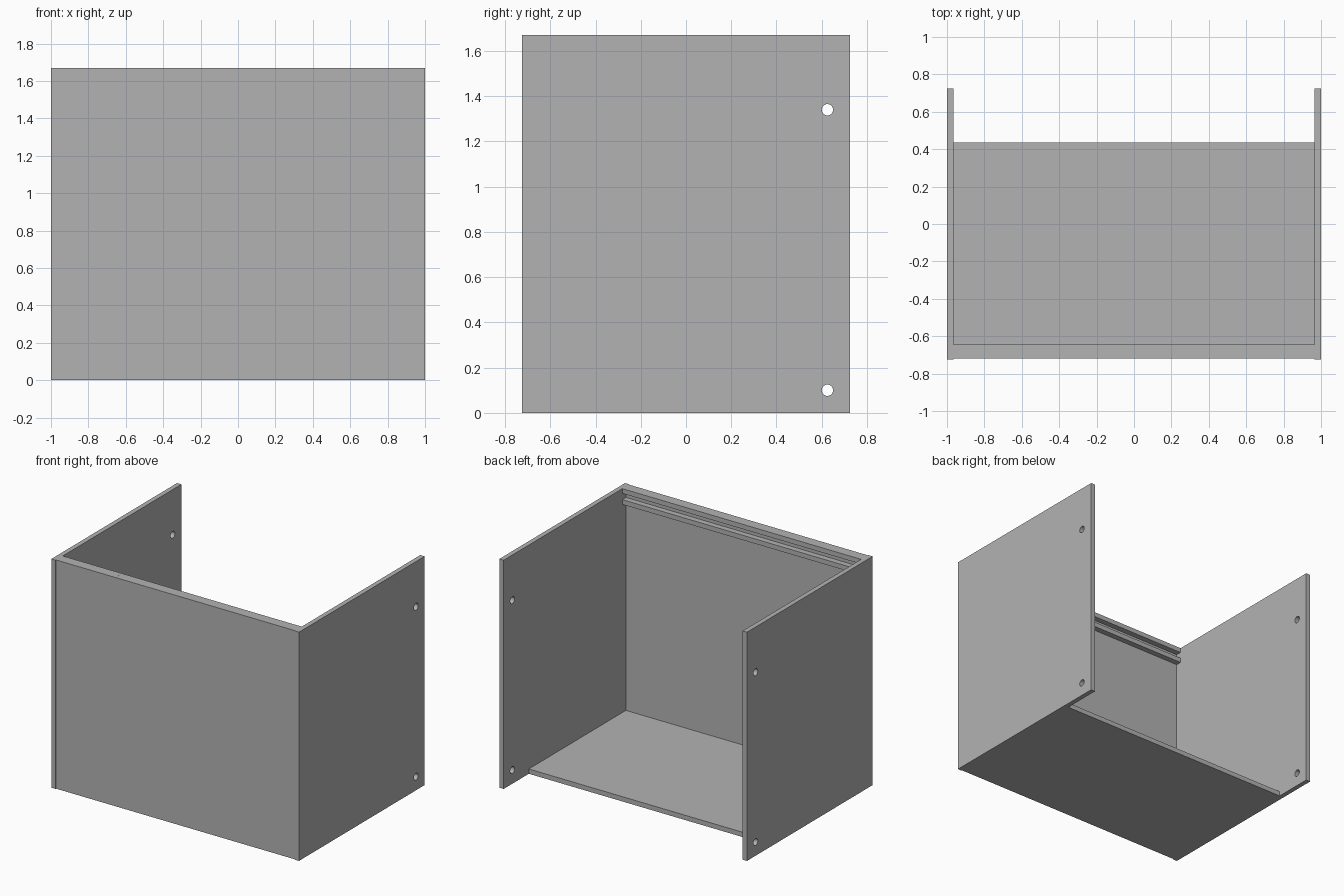
import bpy
import math

if "Cube" in bpy.data.objects:
    bpy.data.objects.remove(bpy.data.objects["Cube"], do_unlink=True)

HALF_W, HALF_D, HEIGHT = 1.0, 0.725, 1.67
T = 0.035                      # board thickness
INNER = HALF_W - T
FRONT = -HALF_D + 0.005        # front board sits slightly back from the sides
RAIL_BACK = -0.643

grey = bpy.data.materials.new("board_grey")
grey.use_nodes = True
colour = (0.45, 0.45, 0.45, 1)
grey.diffuse_color = colour
grey.node_tree.nodes["Principled BSDF"].inputs["Base Color"].default_value = colour


def board(name, x, y, z):
    """Box spanning the given (low, high) ranges."""
    bpy.ops.mesh.primitive_cube_add(size=1, location=[sum(r) / 2 for r in (x, y, z)])
    ob = bpy.context.object
    ob.name = name
    ob.scale = [r[1] - r[0] for r in (x, y, z)]
    bpy.ops.object.transform_apply(location=False, rotation=False, scale=True)
    ob.data.materials.append(grey)
    return ob


def drill(ob, x, y, z, radius):
    """Cut a round hole through a board along x."""
    bpy.ops.mesh.primitive_cylinder_add(vertices=32, radius=radius, depth=4 * T,
                                        location=(x, y, z),
                                        rotation=(0, math.pi / 2, 0))
    cutter = bpy.context.object
    cutter.hide_render = True
    cutter.data.materials.append(grey)
    mod = ob.modifiers.new("hole", "BOOLEAN")
    mod.operation, mod.solver, mod.object = "DIFFERENCE", "EXACT", cutter
    bpy.context.view_layer.objects.active = ob
    bpy.ops.object.modifier_apply(modifier=mod.name)
    bpy.data.objects.remove(cutter, do_unlink=True)


# Side boards with two holes each near the back edge
for side, name in ((1, "left_side"), (-1, "right_side")):
    xs = sorted((side * INNER, side * HALF_W))
    panel = board(name, xs, (-HALF_D, HALF_D), (0, HEIGHT))
    for z in (0.10, 1.34):
        drill(panel, side * (HALF_W - T / 2), 0.625, z, 0.025)

# Front board and floor between the sides
board("front_board", (-INNER, INNER), (FRONT, FRONT + T), (0, HEIGHT))
board("floor_board", (-INNER, INNER), (FRONT + T, 0.435), (0, T))

# Two rails forming a groove behind the top of the front board
for name, top in (("upper_rail", HEIGHT), ("lower_rail", HEIGHT - 0.08)):
    board(name, (-INNER, INNER), (FRONT + T, RAIL_BACK), (top - T, top))
